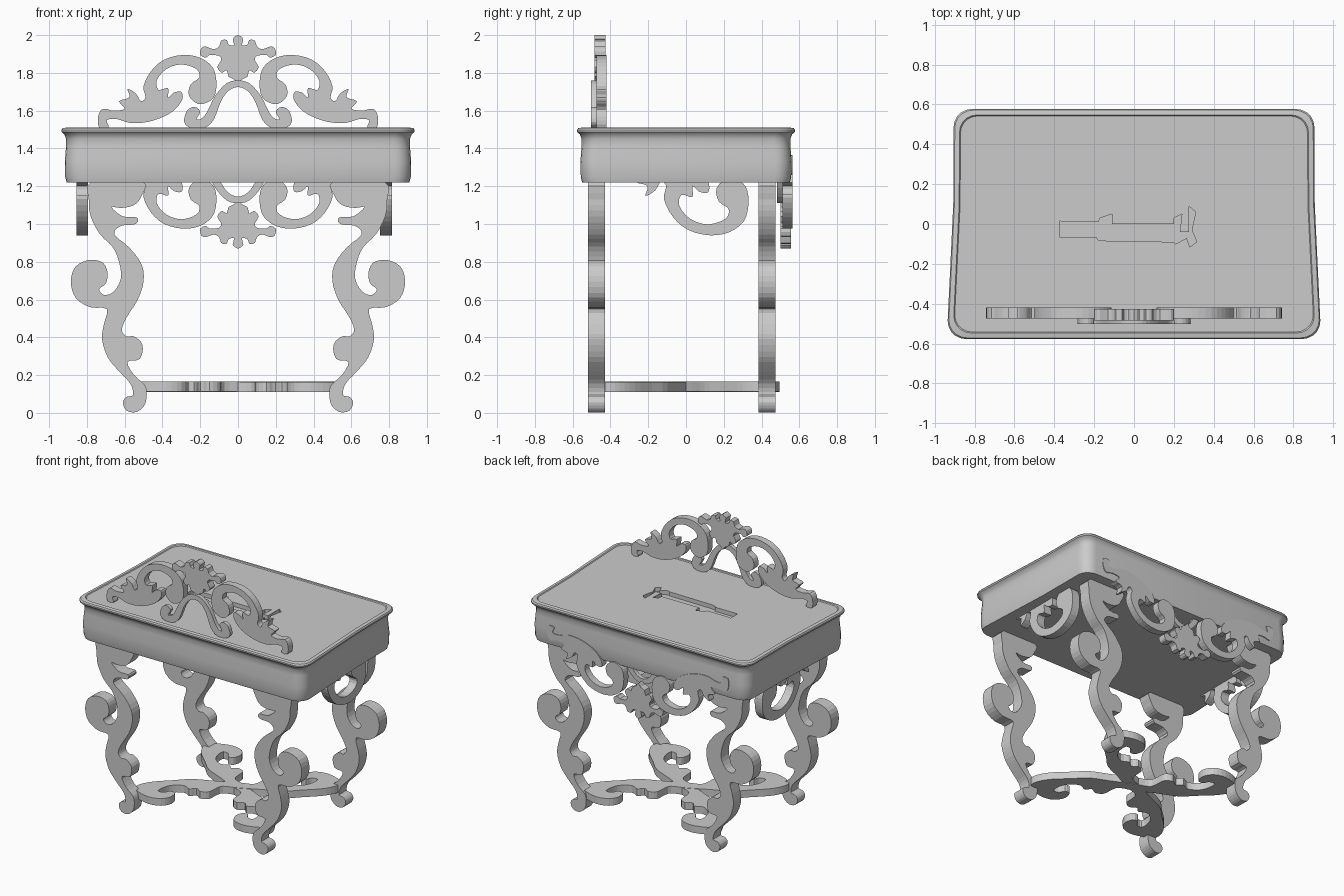
import bpy, bmesh, math
from mathutils import Vector


def smooth(pts, n=3):
    """Closed Catmull-Rom curve through the outline points."""
    p = [Vector(q) for q in pts]
    out = []
    for i in range(len(p)):
        a, b, c, d = p[i - 1], p[i], p[(i + 1) % len(p)], p[(i + 2) % len(p)]
        for k in range(n):
            t = k / n
            out.append(0.5 * (2 * b + (c - a) * t + (2 * a - 5 * b + 4 * c - d) * t * t
                              + (3 * b - a - 3 * c + d) * t ** 3))
    return out


def finish(name, bm):
    bmesh.ops.recalc_face_normals(bm, faces=bm.faces[:])
    me = bpy.data.meshes.new(name)
    bm.to_mesh(me)
    bm.free()
    ob = bpy.data.objects.new(name, me)
    bpy.context.collection.objects.link(ob)
    return ob


def plate(name, outline, place, lo, hi):
    """Flat cut-out: place(u, v, w) puts outline (u, v) at depth w."""
    bm = bmesh.new()
    a = [bm.verts.new(place(u, v, lo)) for u, v in outline]
    b = [bm.verts.new(place(u, v, hi)) for u, v in outline]
    bm.faces.new(a)
    bm.faces.new(b[::-1])
    n = len(a)
    for i in range(n):
        j = (i + 1) % n
        bm.faces.new((a[i], a[j], b[j], b[i]))
    return finish(name, bm)


def both_sides(half):
    """Mirror a half outline whose first and last points lie on u = 0."""
    return half + [(-u, v) for u, v in half[-2:0:-1]]


# Table top: rounded plan lofted along a moulded edge, wider at the front
def plan(off):
    pts = []
    r = 0.09
    for sx, sy, hx, a0 in ((1, 1, .905, 0), (-1, 1, .905, 90), (-1, -1, .935, 180), (1, -1, .935, 270)):
        for k in range(6):
            a = math.radians(a0 + 18 * k)
            pts.append((sx * (hx - r) + r * math.cos(a), sy * (.577 - r) + r * math.sin(a)))
        if (sx, sy) == (-1, 1):
            pts.append((-.907, .1))
        if (sx, sy) == (1, -1):
            pts.append((.907, .1))
    return [(x * (1 + off / .92), y * (1 + off / .577)) for x, y in pts]


bm = bmesh.new()
rings = []
for off, z in ((-.027, 1.22), (-.02, 1.25), (-.018, 1.33), (-.024, 1.41), (-.025, 1.45), (-.015, 1.475),
               (-.001, 1.487), (0, 1.498), (-.006, 1.507), (-.03, 1.511), (-.035, 1.505)):
    rings.append([bm.verts.new((x, y, z)) for x, y in plan(off)])
for r0, r1 in zip(rings, rings[1:]):
    for i in range(len(r0)):
        j = (i + 1) % len(r0)
        bm.faces.new((r0[i], r0[j], r1[j], r1[i]))
bm.faces.new(rings[0][::-1])
bm.faces.new(rings[-1])
top = finish("table_top", bm)

# Shallow recess in the table top
slot = [(-.375, .015), (-.34, .01), (-.18, .01), (-.17, .03), (-.11, .05), (-.11, 0), (.2, 0), (.2, .03),
        (.24, .05), (.23, -.04), (.275, -.04), (.275, .09), (.31, .06), (.29, -.03), (.315, -.09),
        (.28, -.115), (.265, -.07), (.21, -.1), (.2, -.09), (-.13, -.085), (-.18, -.08), (-.19, -.065),
        (-.375, -.065)]
cutter = plate("recess_cutter", slot, lambda u, v, w: (u, v, w), 1.475, 1.55)
cutter.hide_render = True
mod = top.modifiers.new("recess", 'BOOLEAN')
mod.operation = 'DIFFERENCE'
mod.object = cutter
bpy.context.view_layer.objects.active = top
top.select_set(True)
bpy.ops.object.modifier_apply(modifier=mod.name)
bpy.data.objects.remove(cutter)
bpy.ops.object.shade_smooth_by_angle(angle=math.radians(35))

# Scrolled legs
leg = smooth([(.775, 1.225), (.79, 1.13), (.78, 1.04), (.73, .945), (.665, .88), (.63, .80), (.62, .71),
              (.66, .64), (.71, .625), (.735, .655), (.70, .685), (.69, .74), (.715, .795), (.785, .81),
              (.86, .775), (.885, .695), (.86, .61), (.785, .56), (.695, .55), (.71, .47), (.72, .39),
              (.69, .295), (.63, .22), (.57, .155), (.555, .095), (.59, .085), (.61, .055), (.59, .012),
              (.54, .004), (.495, .04), (.483, .10), (.495, .15), (.55, .20), (.585, .27), (.52, .285),
              (.505, .36), (.55, .405), (.59, .405), (.615, .44), (.59, .505), (.53, .60), (.50, .695),
              (.51, .785), (.575, .875), (.655, .945), (.62, .99), (.54, 1.0), (.535, 1.035), (.61, 1.04),
              (.67, 1.09), (.62, 1.085), (.55, 1.10), (.51, 1.15), (.505, 1.225)])
for s, side in ((-1, "left"), (1, "right")):
    for y0, end in ((-.52, "front"), (.385, "back")):
        plate(f"{end}_{side}_leg", leg, lambda u, v, w: (s * u, w, v), y0, y0 + .09)

# Crest outlines: side scroll, centre ornament, arch
scroll = smooth([(.115, 1.76), (.135, 1.83), (.2, 1.88), (.29, 1.895), (.39, 1.87), (.46, 1.81), (.5, 1.73),
                 (.49, 1.67), (.515, 1.65), (.54, 1.69), (.585, 1.715), (.575, 1.67), (.63, 1.65), (.6, 1.61),
                 (.66, 1.6), (.715, 1.61), (.74, 1.57), (.735, 1.51), (.685, 1.51), (.695, 1.55),
                 (.64, 1.555), (.57, 1.535), (.48, 1.54), (.39, 1.57), (.33, 1.61), (.295, 1.66), (.3, 1.70),
                 (.34, 1.695), (.37, 1.67), (.37, 1.72), (.42, 1.71), (.43, 1.76), (.38, 1.82), (.3, 1.845),
                 (.22, 1.82), (.205, 1.775), (.25, 1.74), (.26, 1.68), (.21, 1.635), (.15, 1.65), (.12, 1.69)])
ornament = smooth(both_sides(
    [(0, 2.0), (.028, 1.98), (.02, 1.945), (.05, 1.95), (.06, 1.975), (.09, 1.97), (.1, 1.94), (.13, 1.925),
     (.17, 1.94), (.195, 1.93), (.2, 1.895), (.17, 1.88), (.15, 1.895), (.1, 1.89), (.09, 1.865), (.11, 1.83),
     (.085, 1.80), (.06, 1.815), (.05, 1.78), (.02, 1.765), (0, 1.74)]), 2)
arch = smooth(both_sides(
    [(0, 1.76), (.06, 1.745), (.12, 1.68), (.16, 1.60), (.19, 1.56), (.22, 1.555), (.2, 1.595), (.23, 1.62),
     (.27, 1.60), (.285, 1.54), (.25, 1.508), (.18, 1.508), (.13, 1.55), (.09, 1.65), (.05, 1.705), (0, 1.725)]))


def crest(name, place):
    for s, side in ((-1, "left"), (1, "right")):
        plate(f"{name}_{side}_scroll", scroll, lambda u, v, w: place(s * u, v, w), -.473, -.42)
    plate(f"{name}_ornament", ornament, place, -.484, -.426)
    plate(f"{name}_arch", arch, place, -.502, -.473)


# Crest standing on the front, and the same carving hung upside down at the back
crest("crest", lambda u, v, w: (u, w, v))
crest("back_apron", lambda u, v, w: (u, w + .983, 2.87 - v))

# Side aprons: one scroll each
for x0, side in ((-.855, "left"), (.752, "right")):
    plate(f"{side}_apron", scroll,
          lambda u, v, w: (w, .33 - (u - .115) * 1.16, .94 + (1.895 - v) * 1.16), x0, x0 + .062)

# Crossed scrolled stretchers between the feet
half = [(0, .045), (.1, .01), (.15, .04), (.2, .09), (.26, .08), (.28, .03), (.33, .035), (.36, -.02),
        (.44, -.03), (.5, .0), (.54, .05), (.5, .075), (.46, .06), (.43, .09), (.46, .15), (.53, .175),
        (.61, .14), (.67, .06), (.69, -.02), (.64, -.07), (.55, -.1), (.42, -.11), (.3, -.12), (.15, -.08)]
stretcher = smooth(half + [(-u, -v) for u, v in half])
ca, sa = .774, .633
for s, name in ((1, "stretcher_a"), (-1, "stretcher_b")):
    plate(name, stretcher, lambda u, v, w: (s * (u * ca - v * sa), u * sa + v * ca, w + s * .001), .111, .164)
